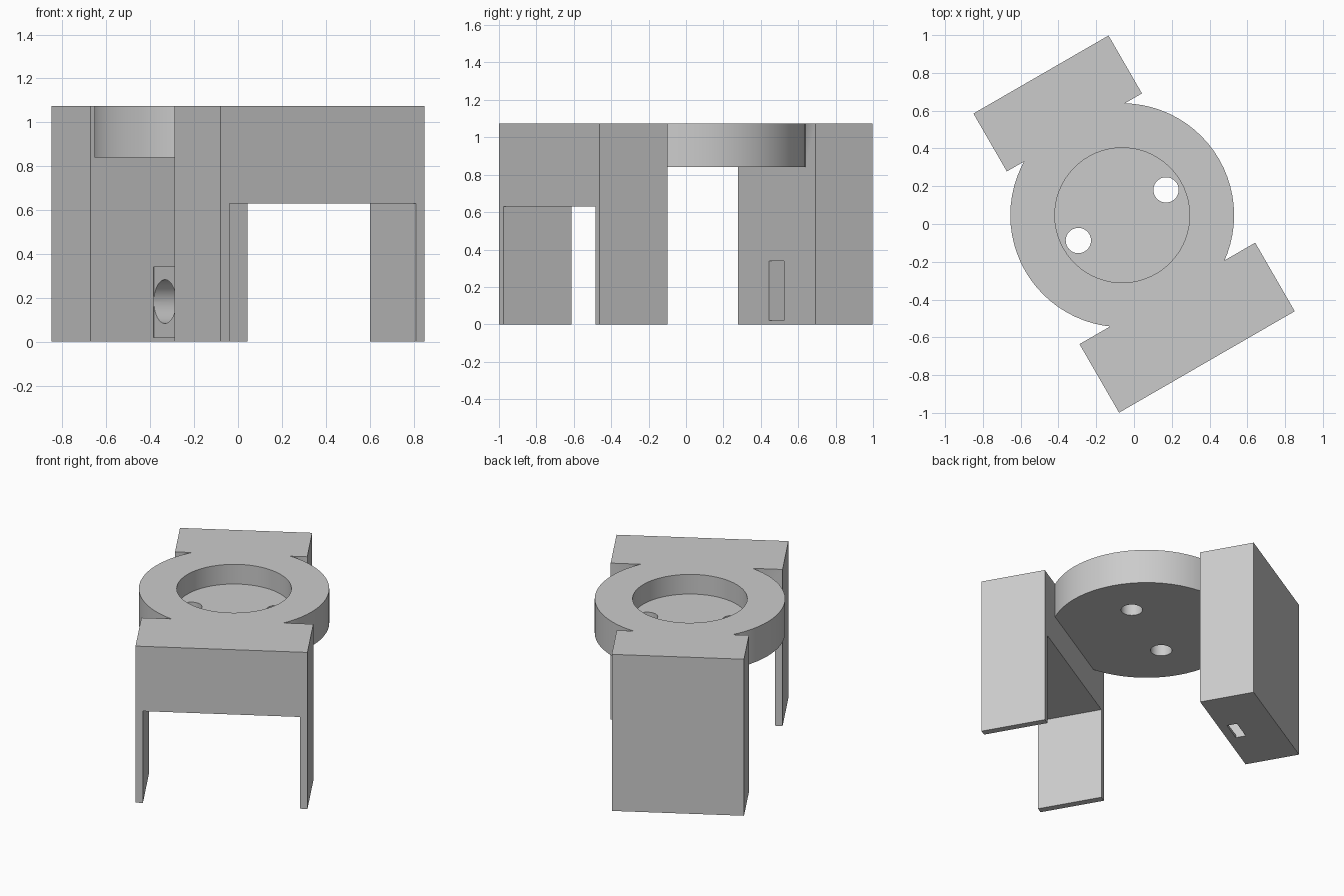
import bpy, bmesh, math
from mathutils import Matrix, Vector

cube = bpy.data.objects.get("Cube")
if cube:
    bpy.data.objects.remove(cube, do_unlink=True)

TOP = 1.075
DISC_BOTTOM = 0.84
# The bracket is built square, then turned and moved into place
PLACE = Matrix.Translation((-0.0625, 0.0465, 0)) @ Matrix.Rotation(math.radians(30), 4, "Z")

grey = bpy.data.materials.new("plain_grey")
grey.use_nodes = True
grey.diffuse_color = (0.6, 0.6, 0.6, 1)
grey.node_tree.nodes["Principled BSDF"].inputs["Base Color"].default_value = (0.6, 0.6, 0.6, 1)


def add_object(name, bm):
    mesh = bpy.data.meshes.new(name)
    bm.to_mesh(mesh)
    bm.free()
    mesh.materials.append(grey)
    ob = bpy.data.objects.new(name, mesh)
    bpy.context.collection.objects.link(ob)
    return ob


def box(name, low, high):
    low, high = Vector(low), Vector(high)
    bm = bmesh.new()
    matrix = Matrix.Translation((low + high) / 2) @ Matrix.Diagonal((*(high - low), 1))
    bmesh.ops.create_cube(bm, size=1, matrix=matrix)
    return add_object(name, bm)


def cylinder(name, centre, radius, length, segments=64, turn=Matrix()):
    bm = bmesh.new()
    bmesh.ops.create_cone(bm, cap_ends=True, segments=segments, radius1=radius, radius2=radius,
                          depth=length, matrix=Matrix.Translation(centre) @ turn)
    return add_object(name, bm)


def combine(target, tool, operation):
    """Apply one boolean and remove the tool."""
    mod = target.modifiers.new(operation.lower(), "BOOLEAN")
    mod.object, mod.operation, mod.solver = tool, operation, "EXACT"
    tool.hide_render = True
    bpy.context.view_layer.update()
    graph = bpy.context.evaluated_depsgraph_get()
    result = bpy.data.meshes.new_from_object(target.evaluated_get(graph))
    target.modifiers.clear()
    target.data = result
    bpy.data.objects.remove(tool, do_unlink=True)


# Round holder plate
bracket = cylinder("mounting_bracket", (0, 0, (TOP + DISC_BOTTOM) / 2), 0.5925, TOP - DISC_BOTTOM, 72)

# Front arch with two thin legs
front_arch = box("front_arch", (-0.537, -0.897, 0), (0.537, -0.478, TOP))
combine(front_arch, box("arch_opening", (-0.491, -1, -0.1), (0.491, -0.4, 0.63)), "DIFFERENCE")

# Solid rear block with its inner pocket, bottom slot and blind pin hole
rear_block = box("rear_block", (-0.413, 0.506, 0), (0.413, 0.86, TOP))
combine(rear_block, box("pocket", (-0.08, 0.45, 0.02), (0.08, 0.78, 0.34)), "DIFFERENCE")
combine(rear_block, box("bottom_slot", (-0.08, 0.562, -0.1), (0.08, 0.628, 0.1)), "DIFFERENCE")
combine(rear_block, cylinder("pin_hole", (0.13, 0.68, 0.183), 0.1, 0.14, 32,
                             Matrix.Rotation(math.pi / 2, 4, "Y")), "DIFFERENCE")

for part in (front_arch, rear_block):
    combine(bracket, part, "UNION")

# Round recess and two through holes in the plate
combine(bracket, cylinder("recess", (0, 0, 1.04), 0.357, 0.2), "DIFFERENCE")
for side in (-1, 1):
    combine(bracket, cylinder("screw_hole", (side * 0.268, 0, 0.9), 0.067, 0.4, 32), "DIFFERENCE")

bracket.data.transform(PLACE)
bpy.ops.object.select_all(action="DESELECT")
bracket.select_set(True)
bpy.context.view_layer.objects.active = bracket
bpy.ops.object.shade_smooth_by_angle(angle=math.radians(30))
